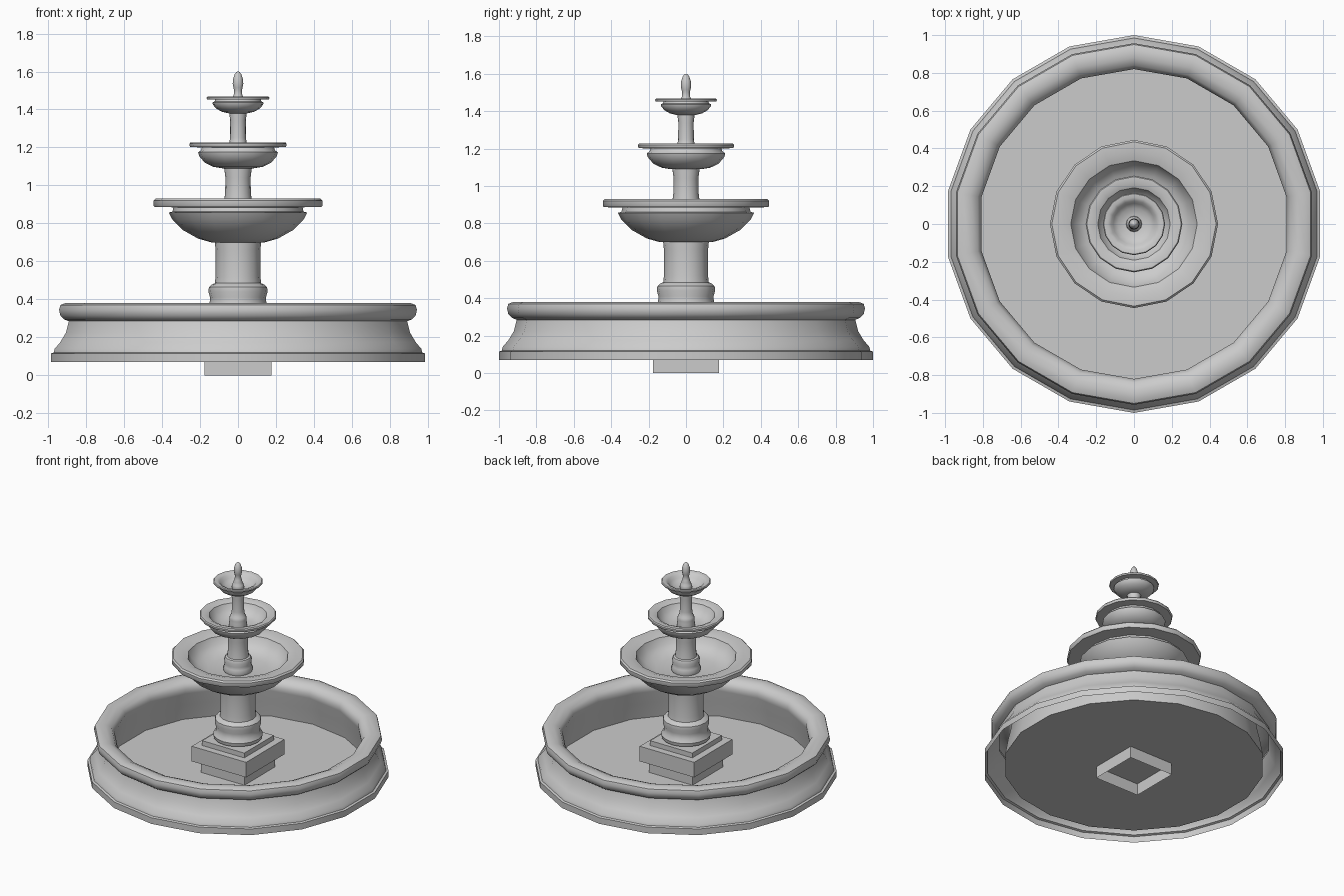
import bpy, bmesh, math


def finish(name, bm, smooth=True):
    me = bpy.data.meshes.new(name)
    bm.to_mesh(me)
    bm.free()
    ob = bpy.data.objects.new(name, me)
    bpy.context.collection.objects.link(ob)
    if smooth:
        bpy.ops.object.select_all(action='DESELECT')
        ob.select_set(True)
        bpy.context.view_layer.objects.active = ob
        bpy.ops.object.shade_smooth_by_angle(angle=math.radians(40))
    return ob


def lathe(name, profile, sides=16):
    """Turn an (r, z) profile, listed from the outside bottom up and over."""
    bm = bmesh.new()
    rings = []
    for r, z in profile:
        if r == 0:
            rings.append([bm.verts.new((0, 0, z))] * sides)
        else:
            rings.append([bm.verts.new((r * math.cos(a), r * math.sin(a), z))
                          for a in (math.pi / 2 + math.tau * i / sides for i in range(sides))])
    for lo, hi in zip(rings, rings[1:]):
        for i in range(sides):
            j = (i + 1) % sides
            quad = [lo[i], lo[j], hi[j], hi[i]]
            bm.faces.new(list(dict.fromkeys(quad)))
    return finish(name, bm)


def box(name, half, z0, z1, open_bottom=False):
    bm = bmesh.new()
    bmesh.ops.create_cube(bm, size=1)
    for v in bm.verts:
        v.co = (v.co.x * 2 * half, v.co.y * 2 * half, z1 if v.co.z > 0 else z0)
    if open_bottom:
        bm.normal_update()
        bmesh.ops.delete(bm, geom=[f for f in bm.faces if f.normal.z < -0.5], context='FACES_ONLY')
    return finish(name, bm, False)


# Pool wall: skirt, concave waist, rounded rim, inner face
lathe("pool_wall", [
    (1.0, .07), (1.0, .115), (.985, .12), (.98, .14), (.95, .175), (.92, .225),
    (.905, .285), (.93, .295), (.95, .315), (.957, .345), (.95, .37), (.925, .38),
    (.88, .378), (.84, .36), (.82, .325), (.825, .29), (.845, .2), (.865, .085)], 18)
lathe("pool_floor", [(.865, .085), (0, .085)], 18)

# Square pedestal
box("plinth", .177, 0, .17, True)
box("pedestal_block", .22, .17, .28)
box("pedestal_plate", .17, .28, .315)

# Columns with moulded bases
lathe("lower_column", [
    (.135, .315), (.16, .325), (.165, .35), (.15, .375), (.147, .41), (.156, .44),
    (.153, .465), (.135, .48), (.122, .485), (.118, .52), (.118, .66), (.122, .7), (.122, .72)])
lathe("middle_column", [
    (.09, .8), (.1, .83), (.092, .85), (.088, .87), (.093, .895), (.085, .915),
    (.073, .92), (.068, .96), (.066, 1.04), (.073, 1.09), (.073, 1.11)])
lathe("upper_column", [
    (.055, 1.12), (.062, 1.15), (.056, 1.17), (.058, 1.19), (.054, 1.21),
    (.046, 1.22), (.042, 1.25), (.041, 1.34), (.046, 1.38), (.046, 1.4)])

# Three bowls with flat overhanging lips
lathe("lower_bowl", [
    (0, .7), (.14, .7), (.21, .72), (.29, .765), (.345, .82), (.365, .857), (.345, .862),
    (.34, .885), (.44, .887), (.445, .895), (.445, .92), (.435, .93), (.385, .93),
    (.335, .915), (.315, .87), (.27, .835), (.2, .815), (0, .81)])
lathe("middle_bowl", [
    (0, 1.09), (.08, 1.09), (.13, 1.098), (.175, 1.12), (.205, 1.155), (.21, 1.175),
    (.195, 1.185), (.19, 1.2), (.252, 1.203), (.256, 1.21), (.256, 1.22), (.25, 1.227),
    (.22, 1.227), (.192, 1.215), (.175, 1.18), (.14, 1.15), (.1, 1.14), (0, 1.135)])
lathe("upper_bowl", [
    (0, 1.38), (.05, 1.38), (.085, 1.388), (.115, 1.405), (.132, 1.425), (.135, 1.437),
    (.123, 1.442), (.12, 1.452), (.162, 1.453), (.165, 1.458), (.165, 1.463), (.16, 1.468),
    (.14, 1.467), (.122, 1.458), (.11, 1.437), (.085, 1.42), (.05, 1.41), (0, 1.408)])

# Finial
lathe("finial", [
    (.036, 1.4), (.042, 1.42), (.038, 1.44), (.03, 1.45), (.03, 1.46), (.023, 1.475), (.02, 1.5),
    (.024, 1.515), (.028, 1.535), (.026, 1.56), (.018, 1.585), (.008, 1.598), (0, 1.6)], 12)
